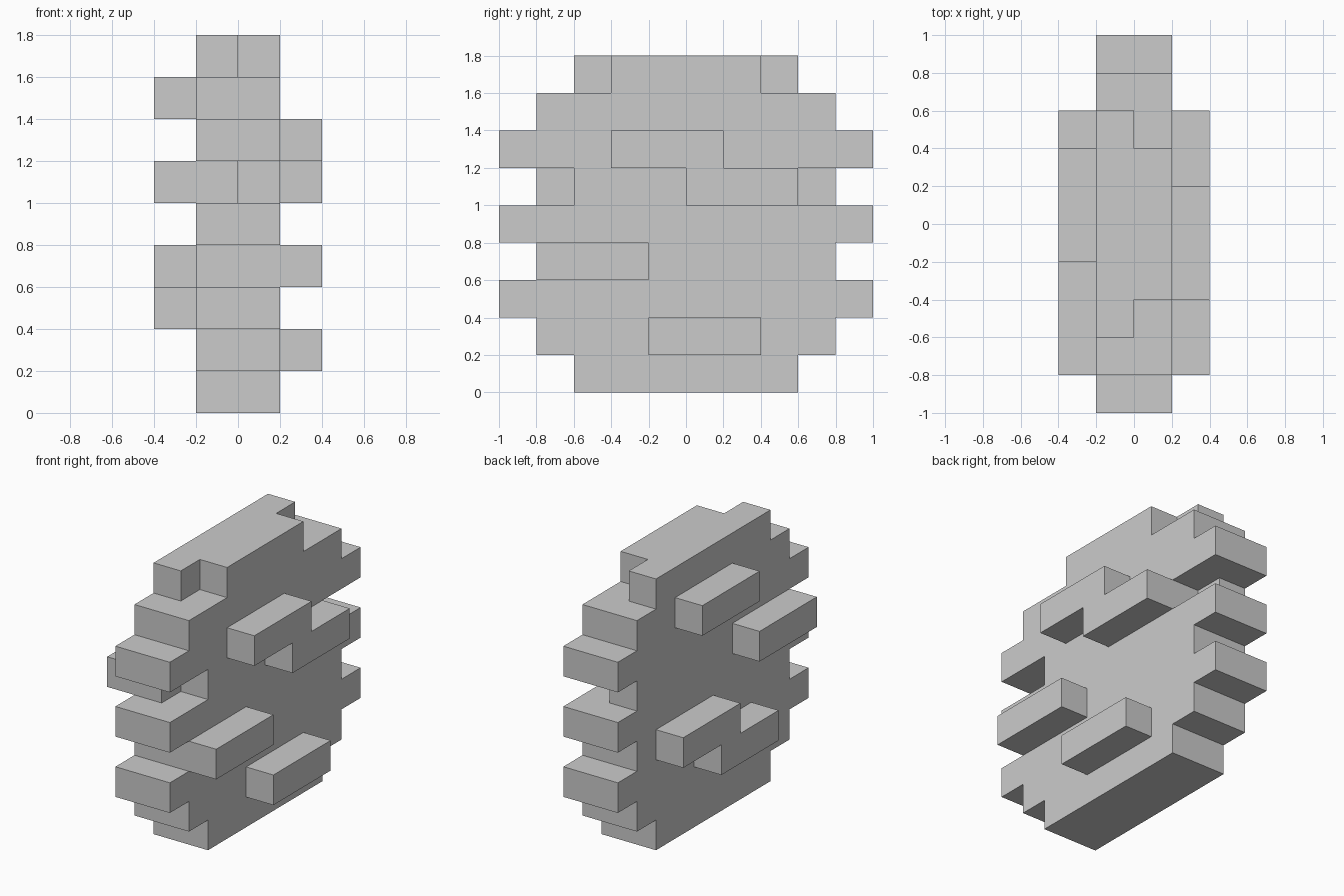
import bpy
import bmesh
import math
from mathutils import Vector

cube = bpy.data.objects.get("Cube")
if cube:
    bpy.data.objects.remove(cube, do_unlink=True)

S = 0.2  # block size
cells = set()


def fill(x, z, y0, y1):
    """Fill a row of blocks at column x, layer z, from y0 up to y1."""
    cells.update((x, y, z) for y in range(y0, y1))


# Disc core: half length of each layer, bottom to top, two blocks wide
for z, r in enumerate((3, 4, 5, 4, 5, 4, 5, 4, 3)):
    for x in (-1, 0):
        fill(x, z, -r, r)

# Notches in the +x half
cells -= {(0, y, 5) for y in (-4, 3)}
cells -= {(0, y, 8) for y in (-3, 2)}

# Raised bars, three blocks long: (layer, first block)
for z, y in ((1, -1), (3, -4), (5, 0), (6, -2)):
    fill(1, z, y, y + 3)
for z, y in ((2, -2), (3, 0), (5, -4), (7, -1)):
    fill(-2, z, y, y + 3)

# Outer skin: one quad wherever a block has no neighbour
bm = bmesh.new()
for cell in sorted(cells):
    centre = Vector(cell) + Vector((0.5, 0.5, 0.5))
    for axis in range(3):
        for sign in (-1, 1):
            n = Vector((0, 0, 0))
            n[axis] = sign
            if tuple(int(a + b) for a, b in zip(cell, n)) in cells:
                continue
            u = Vector((n.y, n.z, n.x))
            v = n.cross(u)
            corners = (-u - v, u - v, u + v, v - u)
            bm.faces.new([bm.verts.new((centre + (n + c) / 2) * S) for c in corners])
bmesh.ops.remove_doubles(bm, verts=bm.verts, dist=S / 100)
bmesh.ops.dissolve_limit(bm, angle_limit=math.radians(1), verts=bm.verts, edges=bm.edges)

mesh = bpy.data.meshes.new("stepped_disc")
bm.to_mesh(mesh)
bm.free()
disc = bpy.data.objects.new("stepped_disc", mesh)
bpy.context.collection.objects.link(disc)

# Plain grey
grey = bpy.data.materials.new("light_grey")
grey.use_nodes = True
colour = (0.6, 0.6, 0.6, 1)
grey.diffuse_color = colour
grey.node_tree.nodes["Principled BSDF"].inputs["Base Color"].default_value = colour
mesh.materials.append(grey)
